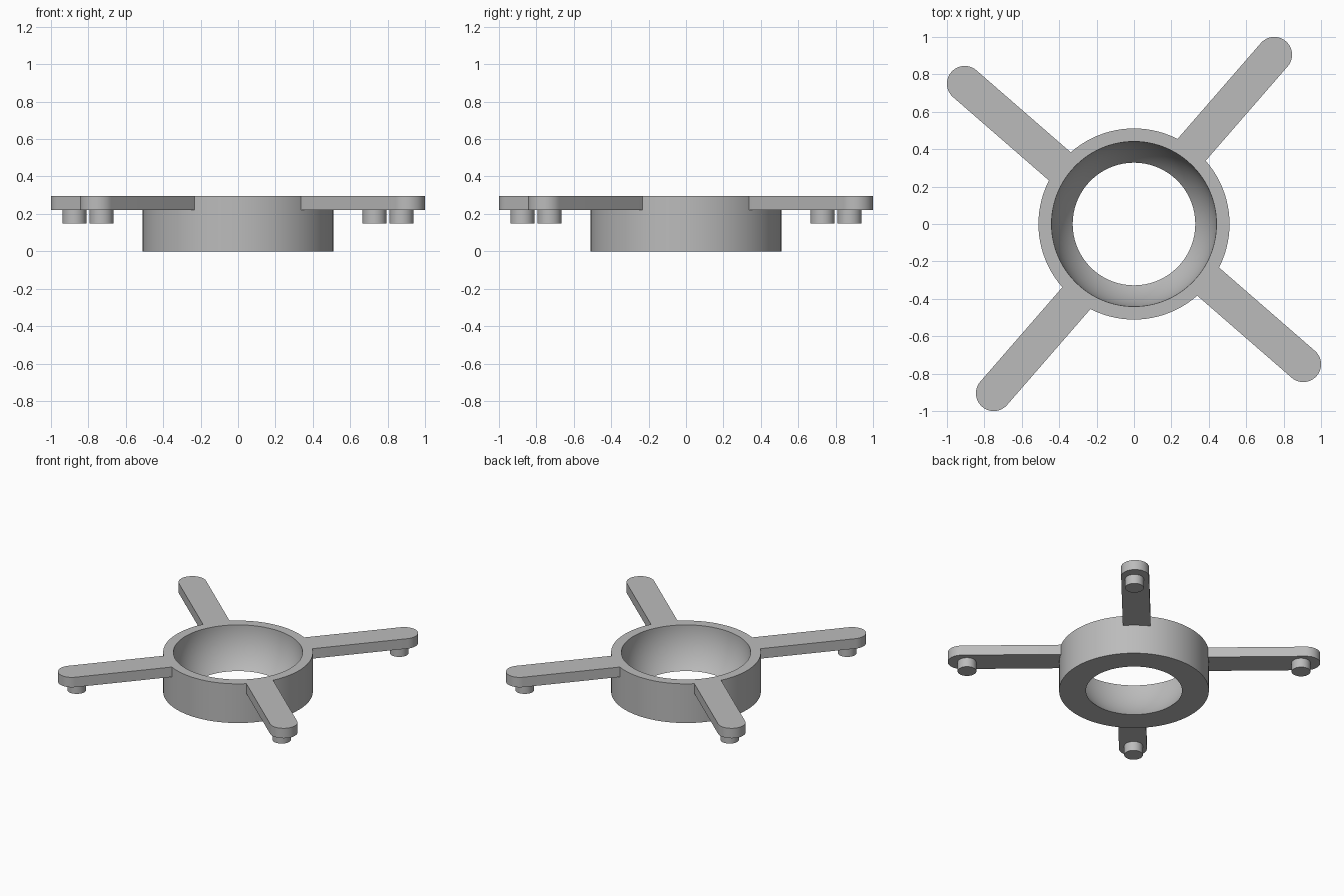
import bpy, bmesh
from math import sin, cos, asin, sqrt, radians, pi
from mathutils import Matrix, Vector

cube = bpy.data.objects.get("Cube")
if cube:
    bpy.data.objects.remove(cube, do_unlink=True)

grey = bpy.data.materials.new("plain grey")
grey.use_nodes = True
colour = (0.5, 0.5, 0.5, 1)
grey.diffuse_color = colour
grey.node_tree.nodes["Principled BSDF"].inputs["Base Color"].default_value = colour

HEIGHT, OUTER, BOWL = 0.295, 0.511, 0.441
ARM_Z, PEG_Z = 0.22, 0.15
ARM_ANGLE, ARM_HALF = radians(49), 0.095
TIP = Vector((0.75, 0.905, 0))
PEG = Vector((0.73, 0.875, 0))


def finish(name, bm):
    bmesh.ops.recalc_face_normals(bm, faces=bm.faces)
    mesh = bpy.data.meshes.new(name)
    bm.to_mesh(mesh)
    bm.free()
    mesh.materials.append(grey)
    ob = bpy.data.objects.new(name, mesh)
    bpy.context.collection.objects.link(ob)
    bpy.ops.object.select_all(action='DESELECT')
    ob.select_set(True)
    bpy.context.view_layer.objects.active = ob
    bpy.ops.object.shade_smooth_by_angle(angle=radians(30))
    return ob


def prism(name, outline, z0, z1, turn):
    """Extrude a flat outline upward, then turn it about the z axis."""
    bm = bmesh.new()
    face = bm.faces.new([bm.verts.new((x, y, z0)) for x, y in outline])
    top = bmesh.ops.extrude_face_region(bm, geom=[face])["geom"]
    verts = [v for v in top if isinstance(v, bmesh.types.BMVert)]
    bmesh.ops.translate(bm, verts=verts, vec=(0, 0, z1 - z0))
    bm.transform(Matrix.Rotation(turn, 4, 'Z'))
    return finish(name, bm)


def arc(centre, radius, start, end, steps):
    return [(centre[0] + radius * cos(start + (end - start) * i / steps),
             centre[1] + radius * sin(start + (end - start) * i / steps))
            for i in range(steps + 1)]


# Ring: straight outer wall, spherical hollow centred on the top plane
profile = [(OUTER, 0), (OUTER, HEIGHT)]
low = asin(HEIGHT / BOWL)
profile += [(BOWL * cos(low * i / 16), HEIGHT - BOWL * sin(low * i / 16)) for i in range(17)]
SIDES = 96
bm = bmesh.new()
loops = [[bm.verts.new((r * cos(2 * pi * s / SIDES), r * sin(2 * pi * s / SIDES), z))
          for r, z in profile] for s in range(SIDES)]
for s in range(SIDES):
    a, b = loops[s], loops[(s + 1) % SIDES]
    for i in range(len(profile)):
        j = (i + 1) % len(profile)
        bm.faces.new((a[i], b[i], b[j], a[j]))
finish("ring", bm)

# Arm outline: round tip, root following the ring wall
along = Vector((cos(ARM_ANGLE), sin(ARM_ANGLE), 0))
side = Vector((-along.y, along.x, 0))
offset = TIP.dot(side)
root = OUTER - 0.002
right = ARM_ANGLE + asin((offset - ARM_HALF) / root)
left = ARM_ANGLE + asin((offset + ARM_HALF) / root)
outline = arc(TIP, ARM_HALF, ARM_ANGLE - pi / 2, ARM_ANGLE + pi / 2, 24)
outline += arc((0, 0), root, left, right, 8)

# Four arms with a peg under each tip
names = ["back_left", "back_right", "front_right", "front_left"]
for k, name in enumerate(names):
    turn = k * pi / 2
    prism(name + "_arm", outline, ARM_Z, HEIGHT, turn)
    prism(name + "_peg", arc(PEG, 0.064, 0, 2 * pi * 31 / 32, 31), PEG_Z, ARM_Z, turn)
